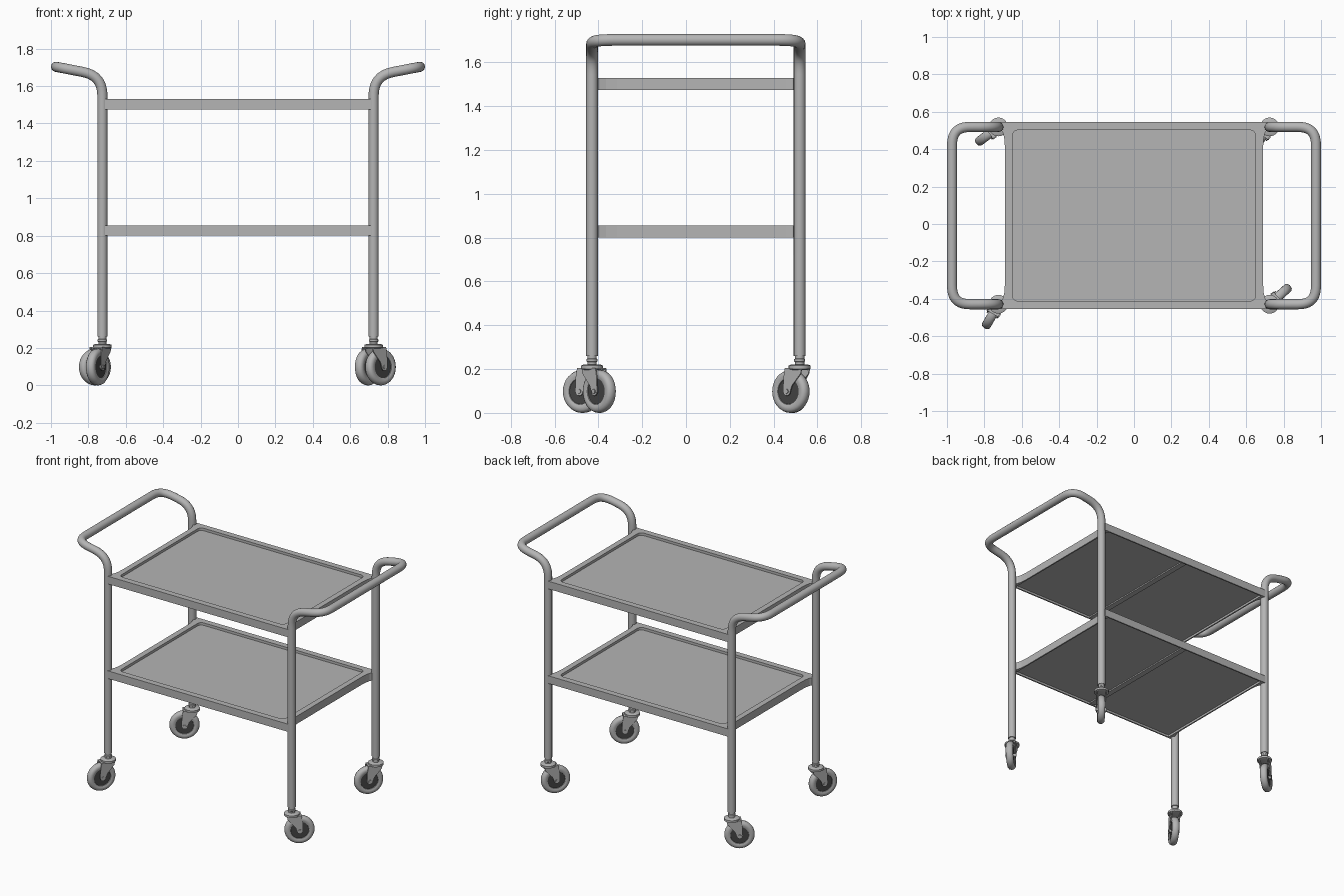
import bpy, bmesh
from math import sin, cos, pi, atan2
from mathutils import Vector, Matrix

if "Cube" in bpy.data.objects:
    bpy.data.objects.remove(bpy.data.objects["Cube"])


def material(name, value):
    m = bpy.data.materials.new(name)
    m.use_nodes = True
    m.diffuse_color = (value, value, value, 1)
    m.node_tree.nodes["Principled BSDF"].inputs["Base Color"].default_value = (value, value, value, 1)
    return m


GREY = material("steel grey", 0.46)
DARK = material("dark hub grey", 0.06)
YC = 0.045        # middle of the frame in y
LEG_X, LEG_Y, TUBE = 0.725, 0.474, 0.027


def to_mesh(bm, name, mat):
    bmesh.ops.recalc_face_normals(bm, faces=bm.faces)
    me = bpy.data.meshes.new(name)
    bm.to_mesh(me)
    bm.free()
    me.materials.append(mat)
    return me


def place(name, me, matrix=Matrix(), smooth=False):
    ob = bpy.data.objects.new(name, me)
    bpy.context.collection.objects.link(ob)
    ob.matrix_world = matrix
    if smooth:
        bpy.ops.object.select_all(action='DESELECT')
        ob.select_set(True)
        bpy.context.view_layer.objects.active = ob
        bpy.ops.object.shade_smooth_by_angle(angle=0.6)
    return ob


def add_slab(bm, loops, z0, z1):
    """Fill flat outlines (later ones are holes) and extrude upward."""
    edges = []
    for loop in loops:
        vs = [bm.verts.new((x, y, z0)) for x, y in loop]
        edges += [bm.edges.new((a, b)) for a, b in zip(vs, vs[1:] + vs[:1])]
    fill = bmesh.ops.triangle_fill(bm, edges=edges, use_beauty=True, normal=(0, 0, 1))
    faces = [f for f in fill["geom"] if isinstance(f, bmesh.types.BMFace)]
    ext = bmesh.ops.extrude_face_region(bm, geom=faces, use_keep_orig=True)
    vs = [v for v in ext["geom"] if isinstance(v, bmesh.types.BMVert)]
    bmesh.ops.translate(bm, verts=vs, vec=(0, 0, z1 - z0))


def rounded_rect(hx, hy, r, steps=6):
    pts = []
    for k, (sx, sy) in enumerate(((1, 1), (-1, 1), (-1, -1), (1, -1))):
        for i in range(steps + 1):
            a = (k + i / steps) * pi / 2
            pts.append((sx * (hx - r) + r * cos(a), sy * (hy - r) + r * sin(a)))
    return pts


def tray_outline():
    """Rectangle whose end edges flare out towards the legs."""
    quarter = [(0.69, 0.36), (0.693, 0.41), (0.70, 0.44), (0.712, 0.46), (0.712, 0.5)]
    right = [(x, -y) for x, y in reversed(quarter)] + quarter
    return right + [(-x, -y) for x, y in right]


def spin(bm, profile, axis, center, segments=32):
    """Lathe a (radius, offset) profile round the y or z axis."""
    rings = []
    for r, h in profile:
        ring = []
        for i in range(segments):
            a = 2 * pi * i / segments
            u, v = r * cos(a), r * sin(a)
            ring.append(bm.verts.new(Vector(center) + Vector((u, h, v) if axis == 'Y' else (u, v, h))))
        rings.append(ring)
    for a, b in zip(rings, rings[1:]):
        for i in range(segments):
            j = (i + 1) % segments
            bm.faces.new((a[i], a[j], b[j], b[i]))
    return rings


def disc(bm, profile, axis, center, segments=32):
    rings = spin(bm, profile, axis, center, segments)
    bm.faces.new(rings[0])
    bm.faces.new(rings[-1])


# Trays: rim with recessed floor, thin skirt below, cross rib underneath
def tray(name, z0, z1):
    bm = bmesh.new()
    recess = rounded_rect(0.65, 0.457, 0.03)
    add_slab(bm, [tray_outline(), recess], z0 + 0.015, z1)
    add_slab(bm, [recess], z0 + 0.015, z1 - 0.018)
    add_slab(bm, [tray_outline(), rounded_rect(0.68, 0.49, 0.01, 2)], z0, z0 + 0.015)
    add_slab(bm, [[(-0.02, -0.49), (0.02, -0.49), (0.02, 0.49), (-0.02, 0.49)]], z0 + 0.006, z0 + 0.015)
    place(name, to_mesh(bm, name, GREY), Matrix.Translation((0, YC, 0)))


tray("upper_tray", 1.475, 1.53)
tray("lower_tray", 0.80, 0.855)


# Tubular end frames: two legs joined by a bent push handle
def fillet(points, radii, steps=10):
    out = [points[0]]
    for i in range(1, len(points) - 1):
        p = points[i]
        a = p + (points[i - 1] - p).normalized() * radii[i - 1]
        b = p + (points[i + 1] - p).normalized() * radii[i - 1]
        for k in range(steps + 1):
            t = k / steps
            w = 1.1 * t * (1 - t) * 2       # slightly weighted towards the corner
            total = (1 - t) ** 2 + w + t * t
            out.append((a * (1 - t) ** 2 + p * w + b * t * t) / total)
    return out + [points[-1]]


def end_frame(name, side):
    half = [Vector((side * LEG_X, -LEG_Y, 0.26)), Vector((side * LEG_X, -LEG_Y, 1.655)),
            Vector((side * 0.973, -LEG_Y, 1.703))]
    path = half + [Vector((p.x, -p.y, p.z)) for p in reversed(half)]
    pts = fillet(path, (0.11, 0.1, 0.1, 0.11))
    cu = bpy.data.curves.new(name, 'CURVE')
    cu.dimensions = '3D'
    cu.bevel_depth, cu.bevel_resolution, cu.use_fill_caps = TUBE, 6, True
    sp = cu.splines.new('POLY')
    sp.points.add(len(pts) - 1)
    for q, p in zip(sp.points, pts):
        q.co = (*p, 1)
    tmp = bpy.data.objects.new(name + "_path", cu)
    bpy.context.collection.objects.link(tmp)
    deps = bpy.context.evaluated_depsgraph_get()
    me = bpy.data.meshes.new_from_object(tmp.evaluated_get(deps))
    bpy.data.objects.remove(tmp)
    me.materials.clear()
    me.materials.append(GREY)
    place(name, me, Matrix.Translation((0, YC, 0)), True)


end_frame("left_end_frame", 1)
end_frame("right_end_frame", -1)

# Caster parts, modelled with the wheel trailing along local +x
AXLE = (0.05, 0, 0.098)

bm = bmesh.new()
half = [(0.058, 0.014), (0.06, 0.021), (0.072, 0.025), (0.085, 0.024), (0.094, 0.017), (0.098, 0.006)]
spin(bm, half + [(r, -h) for r, h in reversed(half)], 'Y', AXLE)
tyre_mesh = to_mesh(bm, "tyre", GREY)

bm = bmesh.new()
disc(bm, [(0.06, -0.017), (0.06, 0.017)], 'Y', AXLE)
hub_mesh = to_mesh(bm, "hub", DARK)

bm = bmesh.new()
disc(bm, [(0.035, 0.196), (0.05, 0.201), (0.05, 0.216), (0.036, 0.222)], 'Z', (0, 0, 0))
disc(bm, [(0.021, 0.22), (0.021, 0.232), (0.025, 0.235), (0.025, 0.245), (0.021, 0.248), (0.021, 0.27)],
     'Z', (0, 0, 0), 20)
swivel_mesh = to_mesh(bm, "swivel", GREY)

# Fork: two tapering cheeks, a crown plate and the axle bolt
bm = bmesh.new()
cheek = [(-0.035, 0.205), (-0.03, 0.18), (0.02, 0.125)]
cheek += [(AXLE[0] + 0.02 * cos(a), AXLE[2] + 0.02 * sin(a)) for a in (pi + k * pi / 6 for k in range(7))]
cheek += [(0.068, 0.16), (0.06, 0.205)]
for s in (-1, 1):
    vs = [[bm.verts.new((x, s * y, z)) for x, z in cheek] for y in (0.027, 0.033)]
    bm.faces.new(vs[0])
    bm.faces.new(vs[1])
    for i in range(len(cheek)):
        j = (i + 1) % len(cheek)
        bm.faces.new((vs[0][i], vs[0][j], vs[1][j], vs[1][i]))
add_slab(bm, [[(-0.035, -0.033), (0.06, -0.033), (0.06, 0.033), (-0.035, 0.033)]], 0.198, 0.206)
disc(bm, [(0.011, -0.038), (0.011, 0.038)], 'Y', AXLE, 12)
fork_mesh = to_mesh(bm, "fork", GREY)

# Four casters, each swivelled its own way
casters = {"front_left": (1, -1, 0.75, 0.67), "front_right": (-1, -1, -0.5, -0.87),
           "back_left": (1, 1, -0.6, -0.8), "back_right": (-1, 1, -0.8, -0.6)}
parts = {"tyre": tyre_mesh, "hub": hub_mesh, "swivel": swivel_mesh, "fork": fork_mesh}
for where, (sx, sy, dx, dy) in casters.items():
    m = Matrix.Translation((sx * LEG_X, YC + sy * LEG_Y, 0)) @ Matrix.Rotation(atan2(dy, dx), 4, 'Z')
    for part, me in parts.items():
        place(f"{where}_{part}", me, m, where == "front_left")
